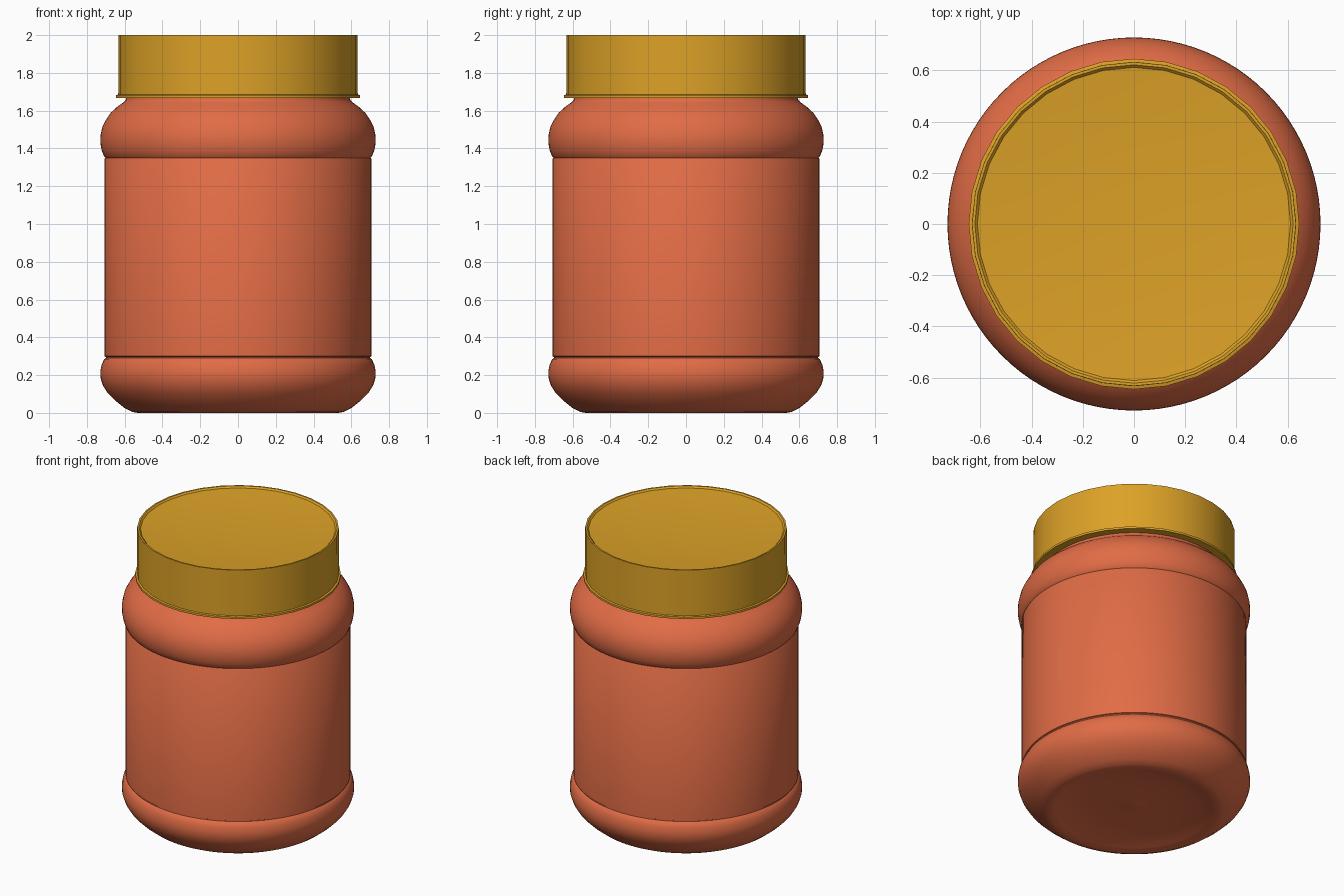
import bpy, math

if "Cube" in bpy.data.objects:
    bpy.data.objects.remove(bpy.data.objects["Cube"])


def material(name, color):
    m = bpy.data.materials.new(name)
    m.diffuse_color = color
    m.use_nodes = True
    m.node_tree.nodes["Principled BSDF"].inputs["Base Color"].default_value = m.diffuse_color
    return m


def lathe(name, profile, sides, mat, angle):
    """Spin (radius, height) points around z; radius 0 makes a pole."""
    verts, rings, faces = [], [], []
    for r, z in profile:
        n = 1 if r == 0 else sides
        rings.append(range(len(verts), len(verts) + n))
        for i in range(n):
            a = 2 * math.pi * i / sides
            verts.append((r * math.cos(a), r * math.sin(a), z))
    for lo, hi in zip(rings, rings[1:]):
        for i in range(sides):
            j = (i + 1) % sides
            if len(lo) == 1:
                faces.append((lo[0], hi[j], hi[i]))
            elif len(hi) == 1:
                faces.append((lo[i], lo[j], hi[0]))
            else:
                faces.append((lo[i], lo[j], hi[j], hi[i]))
    mesh = bpy.data.meshes.new(name)
    mesh.from_pydata(verts, [], faces)
    mesh.materials.append(mat)
    ob = bpy.data.objects.new(name, mesh)
    bpy.context.collection.objects.link(ob)
    bpy.ops.object.select_all(action='DESELECT')
    ob.select_set(True)
    bpy.context.view_layer.objects.active = ob
    bpy.ops.object.shade_smooth_by_angle(angle=math.radians(angle))
    return ob


terracotta = material("terracotta", (0.75, 0.15, 0.06, 1))
gold = material("gold", (0.72, 0.36, 0.02, 1))

# Jar: dished base, lower bulge, recessed label wall, shoulder bulge, neck
jar = [(0, 0.03), (0.04, 0.035), (0.10, 0.04), (0.30, 0.035), (0.43, 0.025),
       (0.49, 0.008), (0.53, 0.0), (0.56, 0.005), (0.60, 0.025),
       (0.65, 0.065), (0.69, 0.105), (0.715, 0.145), (0.728, 0.185),
       (0.729, 0.22), (0.722, 0.255), (0.708, 0.285), (0.700, 0.29),
       (0.700, 0.297), (0.706, 0.30), (0.706, 1.345), (0.702, 1.35),
       (0.709, 1.357), (0.722, 1.39), (0.729, 1.43), (0.728, 1.47),
       (0.718, 1.515), (0.70, 1.55), (0.675, 1.588), (0.64, 1.62),
       (0.605, 1.645), (0.595, 1.655), (0.593, 1.665), (0.59, 1.70),
       (0.59, 1.95), (0, 1.95)]
lathe("jar_body", jar, 96, terracotta, 40)

# Lid: bottom flange, straight wall, thin rim and slightly dished top
lid = [(0.59, 1.668), (0.646, 1.668), (0.646, 1.682), (0.634, 1.685),
       (0.633, 2.0), (0.622, 2.0), (0.612, 1.99), (0.45, 1.977),
       (0.25, 1.968), (0, 1.965)]
lathe("screw_lid", lid, 32, gold, 35)
